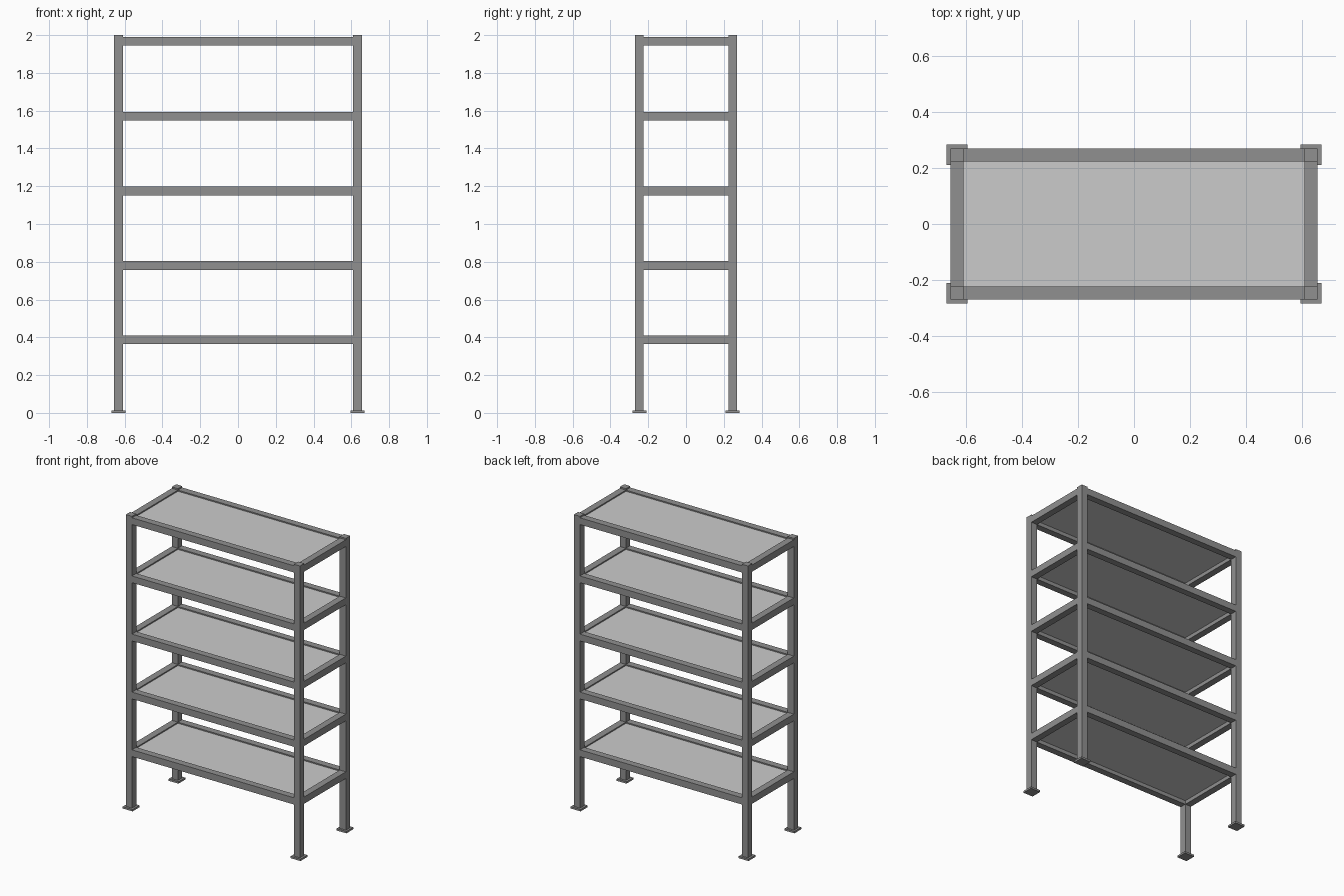
import bpy

if "Cube" in bpy.data.objects:
    bpy.data.objects.remove(bpy.data.objects["Cube"])

# dark frame paint
frame_mat = bpy.data.materials.new("dark_frame")
frame_mat.diffuse_color = (0.28, 0.28, 0.28, 1)
frame_mat.use_nodes = True
frame_mat.node_tree.nodes["Principled BSDF"].inputs["Base Color"].default_value = frame_mat.diffuse_color


def box(name, center, size, mat=None):
    bpy.ops.mesh.primitive_cube_add(size=1, location=center)
    ob = bpy.context.object
    ob.name = name
    ob.scale = size
    bpy.ops.object.transform_apply(location=False, rotation=False, scale=True)
    if mat:
        ob.data.materials.append(mat)
    return ob


LX, LY = 0.6325, 0.247      # post centres
T = 0.046                   # tube width
H = 2.0
FOOT_W, FOOT_H = 0.074, 0.013
LEVELS = [0.387, 0.78, 1.175, 1.571, 1.967]
SPAN_X, SPAN_Y = 2 * LX - T, 2 * LY - T

# corner posts and foot plates
for sx, xn in ((-1, "left"), (1, "right")):
    for sy, yn in ((-1, "front"), (1, "back")):
        box(f"{yn}_{xn}_post", (sx * LX, sy * LY, (H + FOOT_H) / 2),
            (T, T, H - FOOT_H), frame_mat)
        box(f"{yn}_{xn}_foot_plate", (sx * LX, sy * LY, FOOT_H / 2),
            (FOOT_W, FOOT_W, FOOT_H), frame_mat)

# shelf levels: rails between posts and a recessed panel
for i, z in enumerate(LEVELS, 1):
    for s, n in ((-1, "front"), (1, "back")):
        box(f"{n}_rail_{i}", (0, s * LY, z), (SPAN_X, T, T), frame_mat)
    for s, n in ((-1, "left"), (1, "right")):
        box(f"{n}_rail_{i}", (s * LX, 0, z), (T, SPAN_Y, T), frame_mat)
    box(f"shelf_panel_{i}", (0, 0, z + 0.009), (SPAN_X, SPAN_Y, 0.012))
